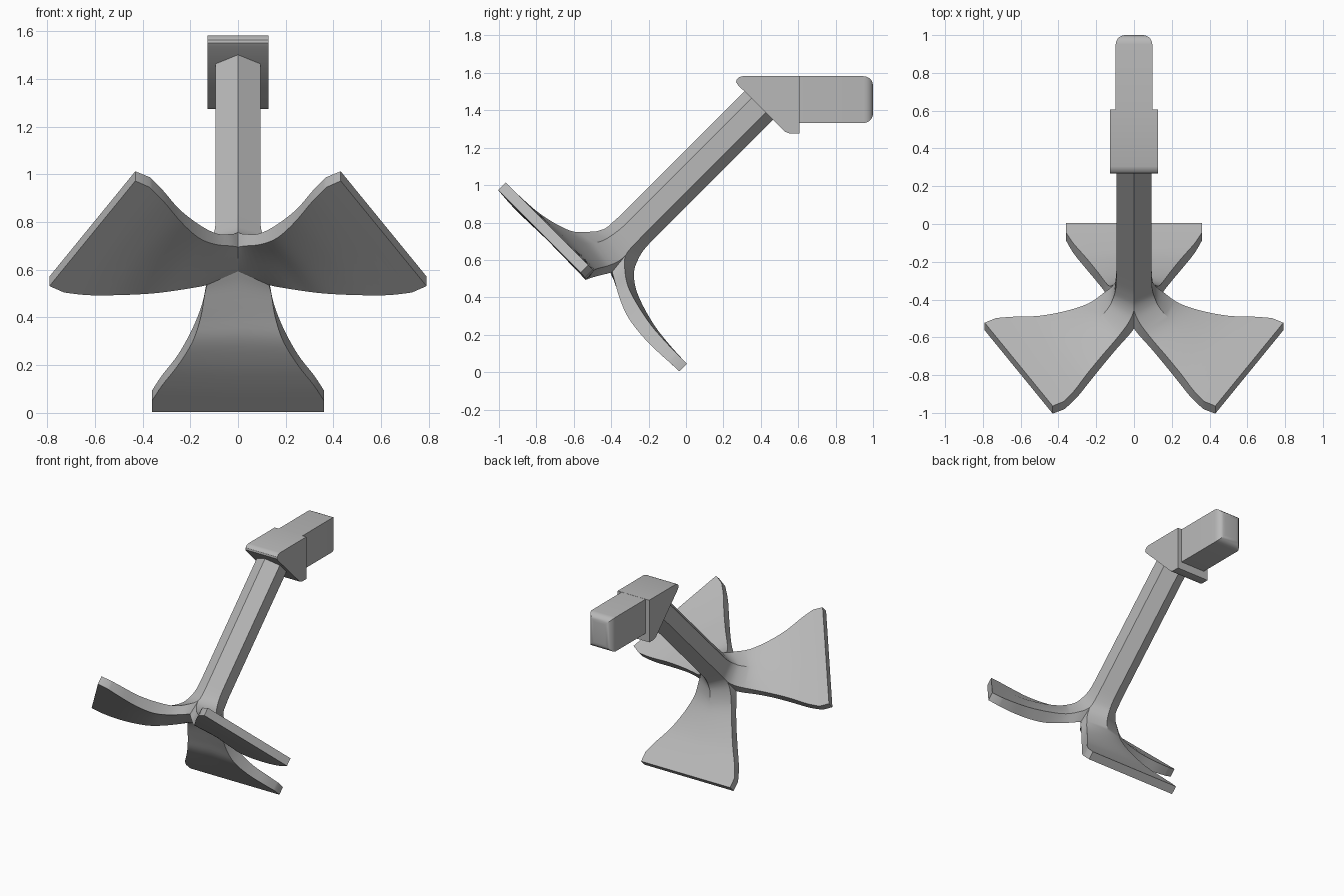
import bpy
import bmesh
import math

cube = bpy.data.objects.get("Cube")
if cube:
    bpy.data.objects.remove(cube, do_unlink=True)

ROOT2, ROOT3 = math.sqrt(2), math.sqrt(3)
AXIS = 1.037          # height of the tilted shank axis where it crosses y = 0

metal = bpy.data.materials.new("grey metal")
metal.use_nodes = True
GREY = (0.48, 0.48, 0.48, 1)
metal.diffuse_color = GREY
metal.node_tree.nodes["Principled BSDF"].inputs["Base Color"].default_value = GREY


def finish(bm, name):
    """Turn a bmesh into a smooth-shaded object with sharp creases."""
    bmesh.ops.recalc_face_normals(bm, faces=bm.faces)
    mesh = bpy.data.meshes.new(name)
    bm.to_mesh(mesh)
    bm.free()
    mesh.materials.append(metal)
    obj = bpy.data.objects.new(name, mesh)
    bpy.context.collection.objects.link(obj)
    bpy.ops.object.select_all(action='DESELECT')
    obj.select_set(True)
    bpy.context.view_layer.objects.active = obj
    bpy.ops.object.shade_smooth_by_angle(angle=math.radians(32))
    return obj


def tilted(radial, side, along, angle):
    """Place a point given around the shank axis, which leans back by 45 degrees."""
    x = radial * math.sin(angle) + side * math.cos(angle)
    n = radial * math.cos(angle) - side * math.sin(angle)
    return (x, (ROOT2 * (along - n) - AXIS) / 2, (ROOT2 * (along + n) + AXIS) / 2)


def spline(rows, steps):
    """Catmull-Rom interpolation of whole rows of numbers."""
    out = []
    for i in range(len(rows) - 1):
        b, c = rows[i], rows[i + 1]
        a = rows[i - 1] if i else b
        d = rows[i + 2] if i + 2 < len(rows) else c
        for k in range(steps):
            t = k / steps
            out.append([q + t / 2 * (r - p + t * (2*p - 5*q + 4*r - s + t * (3*(q - r) + s - p)))
                        for p, q, r, s in zip(a, b, c, d)])
    return out + [list(rows[-1])]


# Fluke sections: inner ridge (radial, along), inner edge (radial, side, along),
# outer edge (radial, side, along), outer middle (radial, along)
ROOT = (.075, .13, .1, 0, .106)
SECTIONS = [
    (.108, .38, .054, .0935, .38) + ROOT,
    (.112, .30, .055, .095, .30) + ROOT,
    (.13, .235, .063, .109, .215) + ROOT,
    (.16, .18, .11, .13, .16, .11, .14, .08, .07, .09),
    (.23, .125, .19, .15, .105, .2, .157, .03, .2, .045),
    (.33, .085, .3, .19, .07, .3, .19, -.01, .3, 0),
    (.45, .055, .43, .25, .045, .42, .25, -.028, .43, -.02),
    (.56, .042, .55, .32, .037, .54, .318, -.03, .55, -.025),
    (.64, .037, .635, .36, .035, .635, .36, -.025, .64, -.025),
]
TIP = (.705, .035, .705, .36, .035, .705, .36, -.022, .705, -.022)
TOP = (.108, 1.31, .054, .0935, 1.31) + ROOT
STEPS, SPLIT = 4, 9   # flukes part from each other at row SPLIT

rows = [list(TOP)] + spline(SECTIONS, STEPS) + [list(TIP)]
for row in rows[:SPLIT + 1]:
    row[3] = row[2] * ROOT3      # neighbours share the valley line
    row[5:] = ROOT

# Hexagonal shank flowing into three flukes
bm = bmesh.new()
for angle in (math.pi, math.pi / 3, -math.pi / 3):
    rings = []
    for br, bs, er, ew, es, fr, fw, fs, cr, cs in rows:
        ring = [(er, -ew, es), (br, 0, bs), (er, ew, es),
                (fr, fw, fs), (cr, 0, cs), (fr, -fw, fs)]
        rings.append([bm.verts.new(tilted(*p, angle)) for p in ring])
    for i in range(len(rings) - 1):
        a, b = rings[i], rings[i + 1]
        for j in range(2 if i < SPLIT else 6):
            k = (j + 1) % 6
            bm.faces.new((a[j], a[k], b[k], b[j]))
    end = rings[-1]
    bm.faces.new((end[0], end[1], end[4], end[5]))
    bm.faces.new((end[1], end[2], end[3], end[4]))
loose = [v for v in bm.verts if not v.link_faces]
bmesh.ops.delete(bm, geom=loose, context='VERTS')
bmesh.ops.remove_doubles(bm, verts=bm.verts, dist=0.0005)
finish(bm, "shank_and_flukes")

# Wedge-shaped collar with a rounded nose, extruded across x
PROFILE = [(.305, 1.583), (.283, 1.577), (.27, 1.563), (.268, 1.55), (.278, 1.535),
           (.53, 1.285), (.555, 1.275), (.607, 1.275), (.607, 1.583)]
bm = bmesh.new()
face = bm.faces.new([bm.verts.new((-.128, y, z)) for y, z in PROFILE])
sweep = bmesh.ops.extrude_face_region(bm, geom=[face])
bmesh.ops.translate(bm, vec=(.256, 0, 0),
                    verts=[v for v in sweep["geom"] if isinstance(v, bmesh.types.BMVert)])
finish(bm, "collar")

# Rear block with a rounded end
bm = bmesh.new()
bmesh.ops.create_cube(bm, size=1)
for v in bm.verts:
    v.co = (v.co.x * .194, .79 + v.co.y * .42, 1.457 + v.co.z * .25)
rear = [e for e in bm.edges if all(v.co.y > .9 for v in e.verts)]
bmesh.ops.bevel(bm, geom=rear, offset=.05, segments=5, profile=.5, affect='EDGES')
finish(bm, "rear_block")
